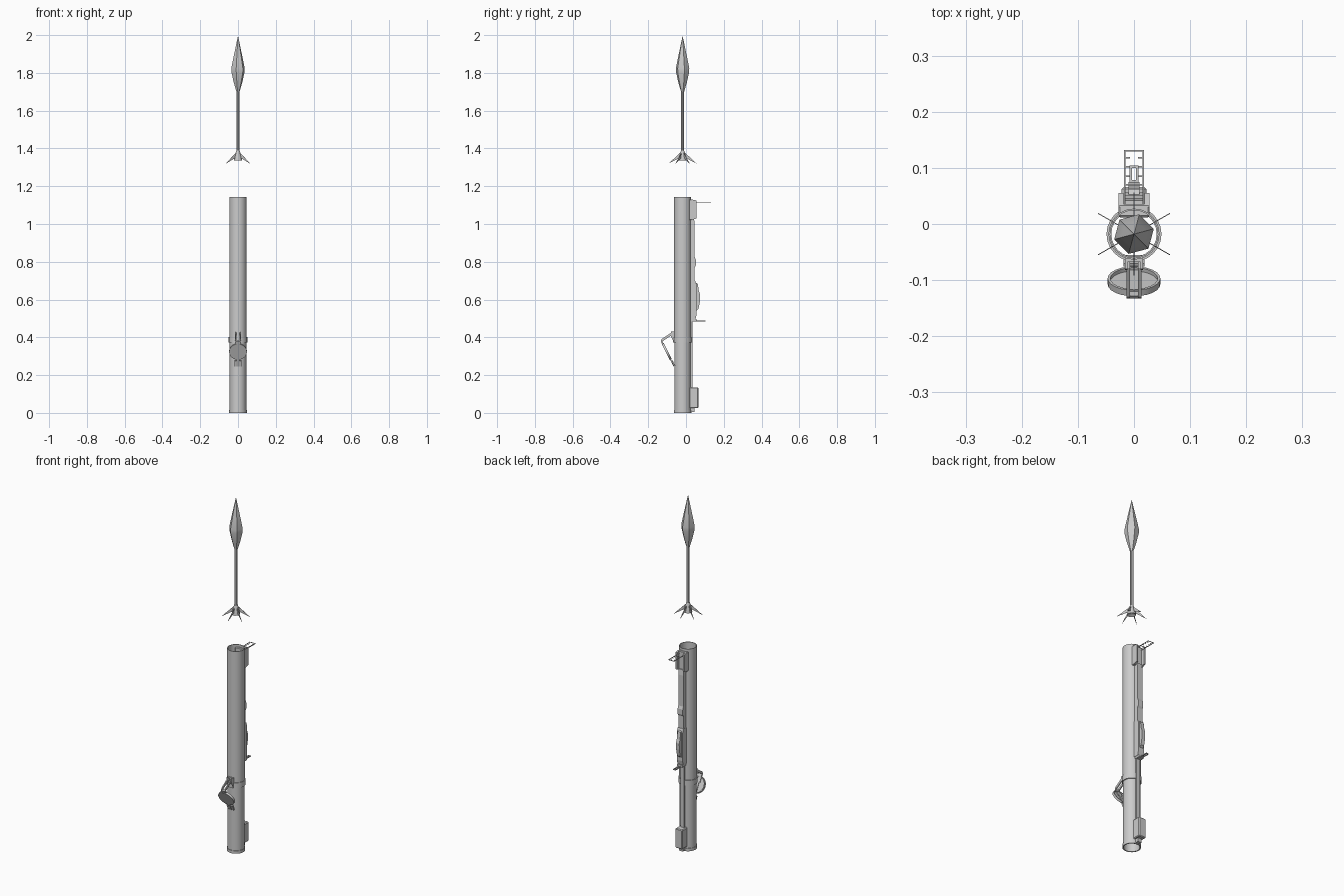
import bpy, bmesh, math
from mathutils import Vector, Matrix

if "Cube" in bpy.data.objects:
    bpy.data.objects.remove(bpy.data.objects["Cube"])

CY = -0.018  # tube axis in y


def make(name, bm, smooth=True):
    bmesh.ops.recalc_face_normals(bm, faces=bm.faces)
    me = bpy.data.meshes.new(name)
    bm.to_mesh(me)
    bm.free()
    ob = bpy.data.objects.new(name, me)
    bpy.context.collection.objects.link(ob)
    if smooth:
        bpy.ops.object.select_all(action='DESELECT')
        ob.select_set(True)
        bpy.context.view_layer.objects.active = ob
        bpy.ops.object.shade_smooth_by_angle(angle=math.radians(40))
    return ob


def lathe(name, prof, n, rot=0.0, closed=False, smooth=True):
    """Revolve (radius, z) points around the tube axis."""
    bm = bmesh.new()
    rings = []
    for r, z in prof:
        if r == 0:
            rings.append([bm.verts.new((0, CY, z))] * n)
        else:
            a = [rot + 2 * math.pi * i / n for i in range(n)]
            rings.append([bm.verts.new((r * math.cos(t), CY + r * math.sin(t), z)) for t in a])
    pairs = list(zip(rings, rings[1:])) + ([(rings[-1], rings[0])] if closed else [])
    for p, q in pairs:
        for i in range(n):
            j = (i + 1) % n
            vs = list(dict.fromkeys([p[i], p[j], q[j], q[i]]))
            bm.faces.new(vs)
    return make(name, bm, smooth)


def box(name, x, y, z, bevel=0.0):
    bm = bmesh.new()
    bmesh.ops.create_cube(bm, size=1)
    for v in bm.verts:
        v.co = [(a + b) / 2 + c * (b - a) for (a, b), c in zip((x, y, z), v.co)]
    if bevel:
        bmesh.ops.bevel(bm, geom=bm.edges[:], offset=bevel, segments=1, affect='EDGES')
    return make(name, bm, False)


def side_profile(name, pts, x0, x1):
    """Extrude a (y, z) outline across x."""
    bm = bmesh.new()
    f = bm.faces.new([bm.verts.new((x0, y, z)) for y, z in pts])
    ex = bmesh.ops.extrude_face_region(bm, geom=[f])
    for v in ex['geom']:
        if isinstance(v, bmesh.types.BMVert):
            v.co.x = x1
    return make(name, bm, False)


# Launch tube: sliding outer sleeve, inner rear tube, collar and end lip
def pipe(name, ro, ri, z0, z1):
    lathe(name, [(ro, z0), (ro, z1), (ri, z1), (ri, z0)], 24, closed=True)


pipe("outer_tube", 0.0455, 0.0425, 0.38, 1.144)
pipe("inner_tube", 0.0440, 0.0405, 0.0, 0.50)
pipe("collar", 0.0490, 0.0440, 0.372, 0.402)
pipe("rear_lip", 0.0465, 0.0405, 0.0, 0.016)

# Rocket: warhead, motor stick, tail nozzle
lathe("warhead", [(0.0085, 1.70), (0.024, 1.752), (0.036, 1.805), (0.0365, 1.825),
                  (0.023, 1.89), (0, 1.997)], 6, math.radians(15))
lathe("rocket_stick", [(0, 1.37), (0.0085, 1.37), (0.0085, 1.70), (0, 1.70)], 8)
lathe("tail_nozzle", [(0, 1.355), (0.022, 1.335), (0.020, 1.352), (0.009, 1.388), (0, 1.39)], 10)

# Six swept tail fins
for k in range(6):
    a = math.radians(30 + 60 * k)
    d, t = Vector((math.cos(a), math.sin(a), 0)), Vector((-math.sin(a), math.cos(a), 0))
    bm = bmesh.new()
    outline = [(0.012, 1.378), (0.074, 1.320), (0.020, 1.348)]
    sides = [[bm.verts.new(d * r + t * s + Vector((0, CY, z))) for r, z in outline]
             for s in (-0.0008, 0.0008)]
    bm.faces.new(sides[0])
    bm.faces.new(sides[1][::-1])
    for i in range(3):
        j = (i + 1) % 3
        bm.faces.new([sides[0][i], sides[0][j], sides[1][j], sides[1][i]])
    make("fin_%d" % k, bm, False)

# Spine running along the back
side_profile("spine", [(0.02, 0.50), (0.046, 0.50), (0.046, 0.77), (0.052, 0.78),
                       (0.052, 0.81), (0.046, 0.825), (0.046, 1.0), (0.042, 1.03), (0.02, 1.03)],
             -0.016, 0.016)
box("lower_rail", (-0.012, 0.012), (0.018, 0.034), (0.01, 0.50))

# Front sight housing: base with two cheeks
box("front_sight_base", (-0.028, 0.028), (0.012, 0.036), (1.02, 1.13), 0.003)
for s in (-1, 1):
    x = sorted((s * 0.019, s * 0.028))
    side_profile("front_sight_cheek_%s" % ("left" if s < 0 else "right"),
                 [(0.03, 1.02), (0.055, 1.03), (0.055, 1.125), (0.03, 1.13)], *x)

# Fold-out front sight frame with range rungs
Z = (1.1135, 1.1165)
for s, n in ((-1, "left"), (1, "right")):
    box("front_sight_rail_" + n, sorted((s * 0.0155, s * 0.018)), (0.035, 0.132), Z)
for i, y in enumerate((0.069, 0.1295)):
    box("front_sight_bar_%d" % i, (-0.018, 0.018), (y, y + 0.0025), Z)
for i, y in enumerate((0.084, 0.101, 0.117)):
    for s, n in ((-1, "left"), (1, "right")):
        box("front_sight_tick_%s_%d" % (n, i), sorted((s * 0.007, s * 0.016)), (y, y + 0.002), Z)

# Trigger housing with raised bar
side_profile("trigger_housing", [(0.02, 0.495), (0.050, 0.495), (0.056, 0.52), (0.056, 0.68),
                                 (0.048, 0.70), (0.02, 0.70)], -0.018, 0.018)
side_profile("trigger_bar", [(0.05, 0.535), (0.066, 0.55), (0.074, 0.59), (0.075, 0.625),
                             (0.068, 0.645), (0.062, 0.685), (0.05, 0.69)], -0.010, 0.010)

# Rear peep sight
for s, n in ((-1, "left"), (1, "right")):
    box("rear_sight_post_" + n, sorted((s * 0.004, s * 0.008)), (0.03, 0.104), (0.484, 0.489))
for i, y in enumerate((0.074, 0.100)):
    box("rear_sight_bar_%d" % i, (-0.008, 0.008), (y, y + 0.004), (0.484, 0.489))
box("rear_sight_foot", (-0.016, 0.016), (0.025, 0.056), (0.484, 0.497))

# Rear sling block
box("rear_block", (-0.022, 0.022), (0.018, 0.066), (0.025, 0.135), 0.004)
box("rear_block_foot", (-0.012, 0.012), (0.02, 0.045), (0.004, 0.03))

# Hinged rear cover: dished disc lying on a tilted arm
u = Vector((0, 0.455, -0.89)).normalized()     # down along the cover
nrm = Vector((0, -0.89, -0.455)).normalized()  # outward
c = Vector((0, -0.103, 0.325))
M = Matrix((Vector((1, 0, 0)), u, nrm)).transposed().to_4x4()
M.translation = c
N = 24
bm = bmesh.new()
rings = []
for r, h in ((0.047, 0.005), (0.047, -0.007), (0.042, -0.007), (0.042, 0.0)):
    rings.append([bm.verts.new(M @ Vector((r * math.cos(6.283185 * i / N),
                                           r * math.sin(6.283185 * i / N), h))) for i in range(N)])
for p, q in zip(rings, rings[1:]):
    for i in range(N):
        bm.faces.new([p[i], p[(i + 1) % N], q[(i + 1) % N], q[i]])
bm.faces.new(rings[0])
bm.faces.new(rings[-1])
make("rear_cover", bm)

# Cover arms, latch and hinge bracket
for s, n in ((-1, "left"), (1, "right")):
    x = sorted((s * 0.007, s * 0.013))
    side_profile("cover_arm_" + n, [(-0.064, 0.425), (-0.078, 0.425), (-0.130, 0.390),
                                    (-0.133, 0.378), (-0.112, 0.335), (-0.106, 0.338),
                                    (-0.124, 0.379), (-0.074, 0.412), (-0.064, 0.412)], *x)
    side_profile("hinge_ear_" + n, [(-0.058, 0.372), (-0.070, 0.385), (-0.082, 0.41),
                                    (-0.080, 0.43), (-0.058, 0.43)],
                 *sorted((s * 0.012, s * 0.016)))
box("hinge_base", (-0.016, 0.016), (-0.068, -0.055), (0.372, 0.43))
side_profile("cover_rib", [(-0.133, 0.378), (-0.128, 0.384), (-0.062, 0.249), (-0.067, 0.246)],
             -0.007, 0.007)
side_profile("cover_latch", [(-0.076, 0.275), (-0.070, 0.278), (-0.058, 0.250), (-0.065, 0.246)],
             -0.019, 0.019)
